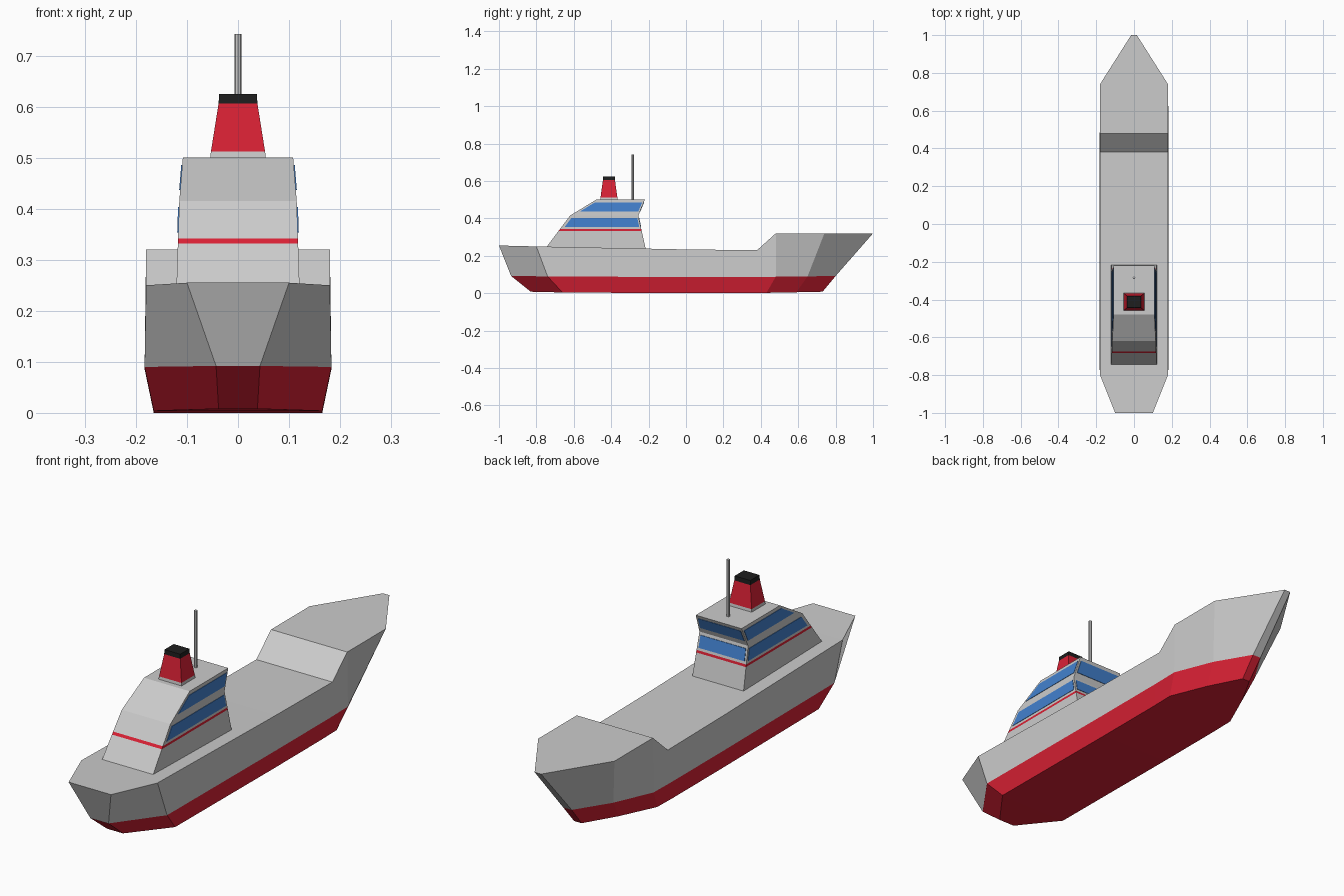
import bpy, bmesh
from mathutils import Vector

cube = bpy.data.objects.get("Cube")
if cube:
    bpy.data.objects.remove(cube, do_unlink=True)


def make_material(name, rgb):
    m = bpy.data.materials.new(name)
    m.use_nodes = True
    m.diffuse_color = (*rgb, 1)
    m.node_tree.nodes["Principled BSDF"].inputs["Base Color"].default_value = (*rgb, 1)
    return m


GREY = make_material("light grey paint", (0.6, 0.6, 0.6))
RED = make_material("red paint", (0.7, 0.015, 0.035))
BLUE = make_material("blue glass", (0.055, 0.22, 0.62))
BLACK = make_material("black soot", (0.013, 0.013, 0.013))


def finish(name, bm, *mats):
    bmesh.ops.recalc_face_normals(bm, faces=bm.faces)
    mesh = bpy.data.meshes.new(name)
    bm.to_mesh(mesh)
    bm.free()
    for m in mats:
        mesh.materials.append(m)
    obj = bpy.data.objects.new(name, mesh)
    bpy.context.collection.objects.link(obj)
    return obj


# Hull: stations from stern to bow, each with keel, waterline and deck (half width, y, z)
stations = [
    ((.038, -.83, .008), (.043, -.935, .092), (.10, -1, .255)),
    ((.165, -.66, .004), (.183, -.74, .09), (.18, -.8, .25)),
    ((.165, 0, 0), (.183, 0, .086), (.18, 0, .234)),
    ((.165, .33, 0), (.183, .36, .086), (.18, .38, .23)),
    ((.165, .43, .002), (.183, .48, .088), (.18, .48, .32)),
    ((.095, .59, .005), (.112, .65, .09), (.18, .74, .32)),
    ((.018, .73, .008), (.02, .8, .092), (.015, 1, .32)),
]
bm = bmesh.new()
rings = []
for st in stations:
    half = [bm.verts.new(p) for p in st]
    other = [bm.verts.new((-x, y, z)) for x, y, z in reversed(st)]
    rings.append(half + other)
for a, b in zip(rings, rings[1:]):
    for i in range(6):
        j = (i + 1) % 6
        f = bm.faces.new((a[i], a[j], b[j], b[i]))
        f.material_index = 1 if i in (0, 4, 5) else 0
for r in (rings[0], rings[-1]):
    bm.faces.new((r[0], r[1], r[4], r[5])).material_index = 1
    bm.faces.new((r[1], r[2], r[3], r[4]))
finish("hull", bm, GREY, RED)


# Deckhouse: side rows of (z, half width, aft y, forward y), with a red band cut in
rows = [(.235, .121, -.755, -.215), (.415, .115, -.62, -.255), (.5, .108, -.48, -.22)]


def row_at(z):
    a, b = (rows[0], rows[1]) if z < rows[1][0] else (rows[1], rows[2])
    t = (z - a[0]) / (b[0] - a[0])
    return [p + (q - p) * t for p, q in zip(a, b)]


bm = bmesh.new()
loops = [[bm.verts.new(p) for p in ((-w, a, z), (w, a, z), (w, f, z), (-w, f, z))]
         for z, w, a, f in rows]
for lo, hi in zip(loops, loops[1:]):
    for i in range(4):
        j = (i + 1) % 4
        bm.faces.new((lo[i], lo[j], hi[j], hi[i]))
bm.faces.new(loops[0])
bm.faces.new(loops[-1])
for z in (.332, .342):
    bmesh.ops.bisect_plane(bm, geom=bm.verts[:] + bm.edges[:] + bm.faces[:],
                           plane_co=(0, 0, z), plane_no=(0, 0, 1))
for f in bm.faces:
    if .332 < f.calc_center_median().z < .342:
        f.material_index = 1
finish("deckhouse", bm, GREY, RED)


# Windows: thin glass plates on both sides and on the forward face
def plate(name, corners, offset):
    bm = bmesh.new()
    off = Vector(offset)
    back = [bm.verts.new(Vector(c) - off) for c in corners]
    front = [bm.verts.new(Vector(c) + off) for c in corners]
    bm.faces.new(back)
    bm.faces.new(front)
    for i in range(4):
        j = (i + 1) % 4
        bm.faces.new((back[i], back[j], front[j], front[i]))
    finish(name, bm, BLUE)


for label, z0, z1 in (("lower", .353, .403), ("upper", .437, .486)):
    (_, w0, a0, f0), (_, w1, a1, f1) = row_at(z0), row_at(z1)
    m = .017
    for side, s in (("left", 1), ("right", -1)):
        plate(f"{label}_{side}_window",
              ((s * w0, a0 + m, z0), (s * w0, f0 - m * .5, z0),
               (s * w1, f1 - m * .5, z1), (s * w1, a1 + m, z1)), (s * .002, 0, 0))
    plate(f"{label}_forward_window",
          ((w0 - m * .5, f0, z0), (m * .5 - w0, f0, z0),
           (m * .5 - w1, f1, z1), (w1 - m * .5, f1, z1)), (0, .002, 0))


# Funnel: tapered stack on a low base, with a dark cap
def frustum(name, mat, z0, z1, x0, y0, x1, y1, cy=-.412):
    bm = bmesh.new()
    bmesh.ops.create_cube(bm, size=2)
    for v in bm.verts:
        top = v.co.z > 0
        v.co = (v.co.x * (x1 if top else x0), cy + v.co.y * (y1 if top else y0), z1 if top else z0)
    finish(name, bm, mat)


frustum("funnel_base", GREY, .495, .512, .055, .047, .053, .045)
frustum("funnel", RED, .512, .606, .053, .045, .038, .032)
frustum("funnel_cap", BLACK, .606, .625, .038, .032, .037, .031)

# Mast
bpy.ops.mesh.primitive_cylinder_add(vertices=8, radius=.007, depth=.25, location=(0, -.285, .617))
mast = bpy.context.object
mast.name = "mast"
mast.data.materials.append(GREY)
